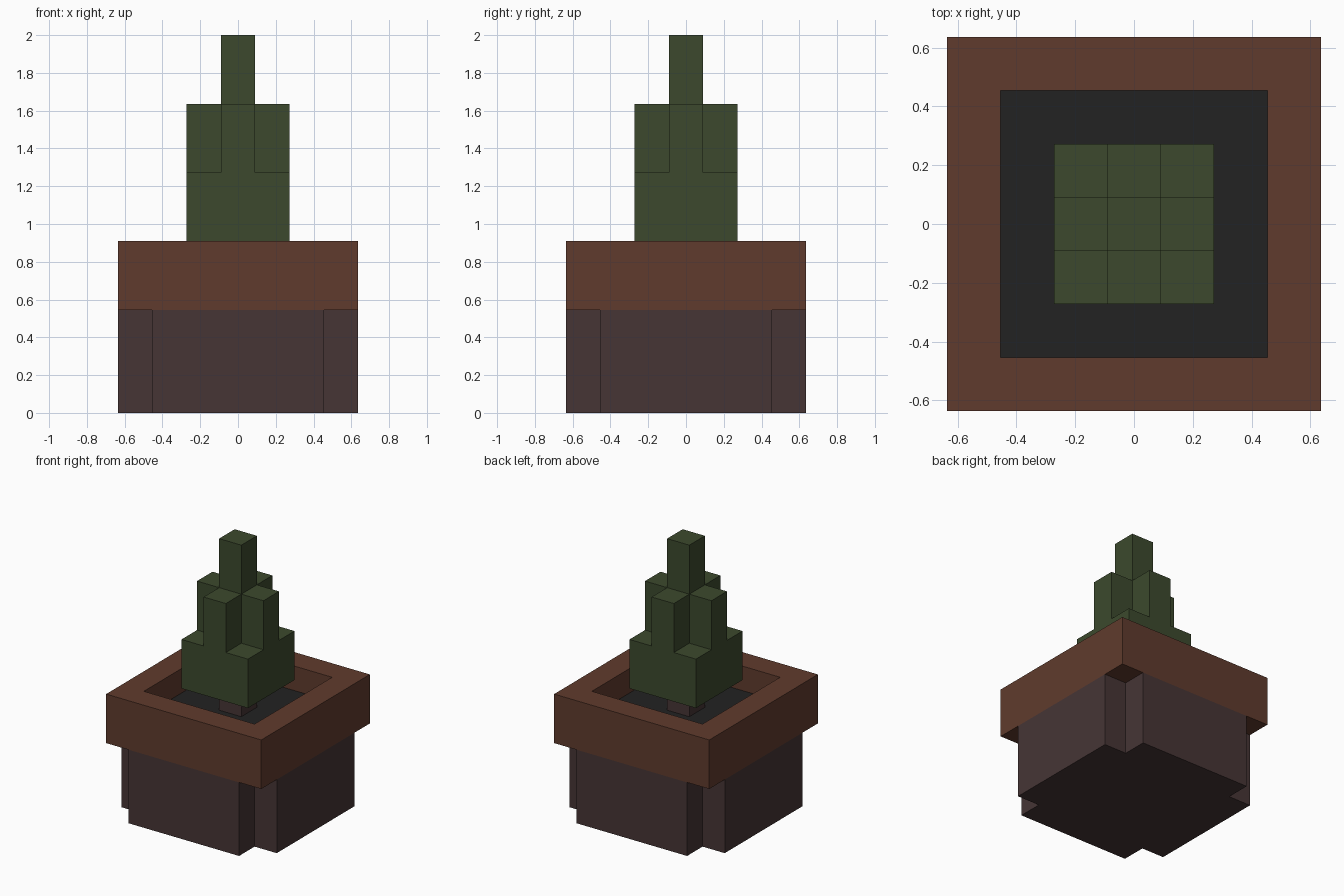
import bpy
import bmesh

cube = bpy.data.objects.get("Cube")
if cube:
    bpy.data.objects.remove(cube, do_unlink=True)

U = 2 / 11  # edge of one building block


def material(name, rgb):
    linear = [((c / 255 + 0.055) / 1.055) ** 2.4 for c in rgb]
    mat = bpy.data.materials.new(name)
    mat.use_nodes = True
    mat.diffuse_color = (*linear, 1)
    mat.node_tree.nodes["Principled BSDF"].inputs["Base Color"].default_value = (*linear, 1)
    return mat


terracotta = material("terracotta brown", (96, 59, 45))
dark_clay = material("dark clay", (70, 53, 53))
earth = material("dark earth", (34, 34, 34))
leaf_green = material("leaf green", (60, 73, 45))


def square(half):
    return [(-half, -half), (half, -half), (half, half), (-half, half)]


def cross(outer, inner):
    """Square outline with its four corners notched out."""
    quarter = [(inner, -outer), (inner, -inner), (outer, -inner)]
    points = []
    for _ in range(4):
        points += quarter
        quarter = [(-y, x) for x, y in quarter]
    return points


def finish(name, bm, mat):
    bmesh.ops.recalc_face_normals(bm, faces=bm.faces[:])
    mesh = bpy.data.meshes.new(name)
    bm.to_mesh(mesh)
    bm.free()
    mesh.materials.append(mat)
    obj = bpy.data.objects.new(name, mesh)
    bpy.context.collection.objects.link(obj)
    return obj


def ring(bm, outline, z):
    return [bm.verts.new((x * U, y * U, z * U)) for x, y in outline]


def bridge(bm, a, b):
    for i in range(len(a)):
        j = (i + 1) % len(a)
        bm.faces.new((a[i], a[j], b[j], b[i]))


def prism(name, outline, bottom, top, mat):
    bm = bmesh.new()
    low, high = ring(bm, outline, bottom), ring(bm, outline, top)
    bridge(bm, low, high)
    bm.faces.new(low)
    bm.faces.new(high)
    return finish(name, bm, mat)


def frame(name, outer, inner, bottom, top, mat):
    bm = bmesh.new()
    loops = [ring(bm, square(h), z) for h, z in
             ((outer, bottom), (outer, top), (inner, top), (inner, bottom))]
    for i in range(4):
        bridge(bm, loops[i], loops[(i + 1) % 4])
    return finish(name, bm, mat)


# Pot
prism("pot_body", cross(3.5, 2.5), 0, 3, dark_clay)
frame("pot_rim", 3.5, 2.5, 3, 5, terracotta)
prism("soil", square(2.5), 3, 4, earth)

# Plant
prism("trunk", square(0.5), 4, 5, dark_clay)
prism("lower_foliage", square(1.5), 5, 7, leaf_green)
prism("middle_foliage", cross(1.5, 0.5), 7, 9, leaf_green)
prism("top_foliage", square(0.5), 9, 11, leaf_green)
